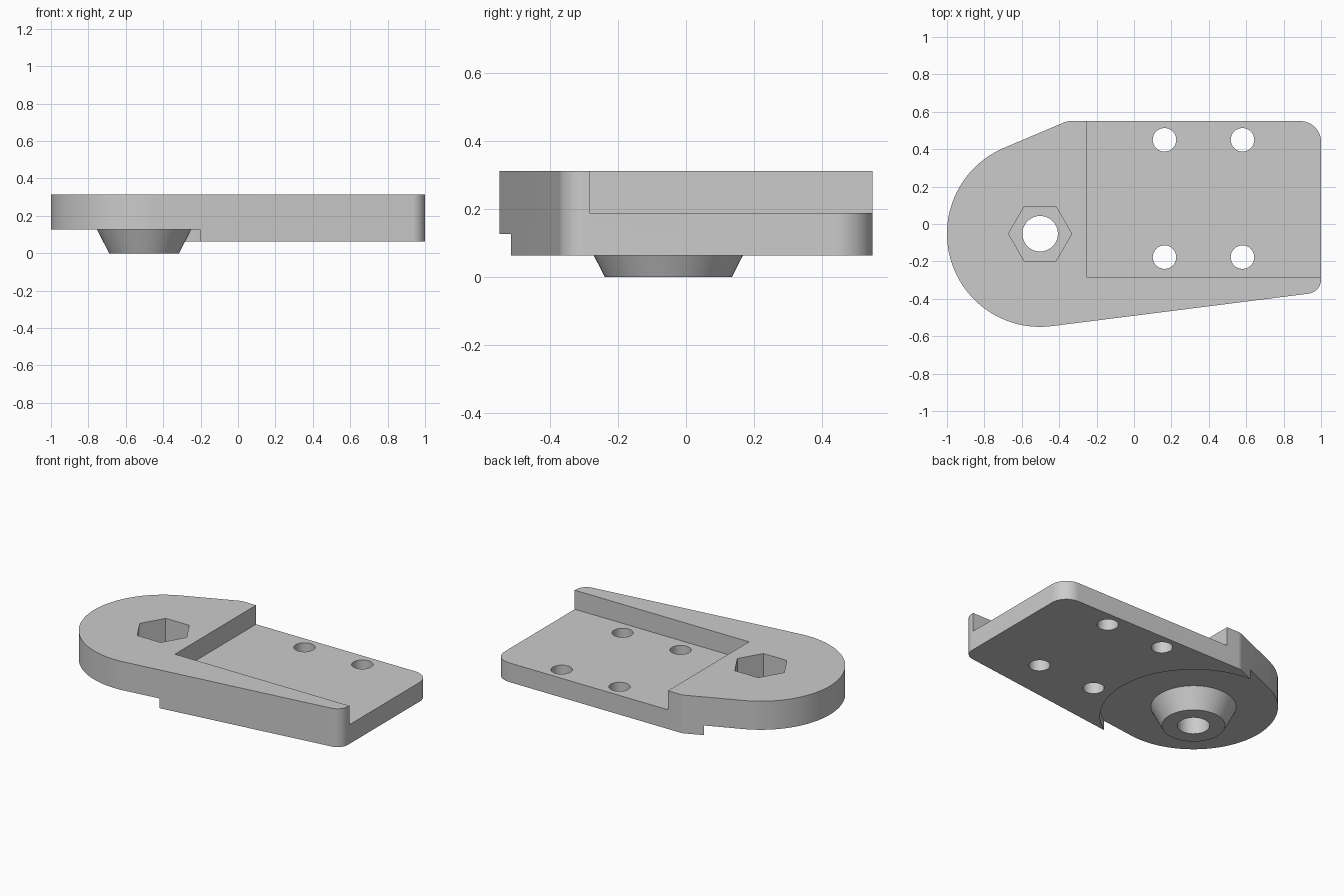
import bpy
import bmesh
from math import cos, sin, radians, tau
from mathutils import Vector

cube = bpy.data.objects.get("Cube")
if cube:
    bpy.data.objects.remove(cube, do_unlink=True)

grey = bpy.data.materials.new("grey plastic")
grey.use_nodes = True
GREY = (0.6, 0.6, 0.6, 1)
grey.diffuse_color = GREY
grey.node_tree.nodes["Principled BSDF"].inputs["Base Color"].default_value = GREY

PIVOT = Vector((-0.502, -0.052))
BOTTOM, STEP, FLOOR, TOP = 0.064, 0.127, 0.189, 0.313


def loft(name, lower, upper, z0, z1):
    """Solid between two matching outlines."""
    bm = bmesh.new()
    a = [bm.verts.new((p[0], p[1], z0)) for p in lower]
    b = [bm.verts.new((p[0], p[1], z1)) for p in upper]
    bm.faces.new(a)
    bm.faces.new(b)
    for i in range(len(a)):
        j = (i + 1) % len(a)
        bm.faces.new((a[i], a[j], b[j], b[i]))
    bmesh.ops.recalc_face_normals(bm, faces=bm.faces)
    mesh = bpy.data.meshes.new(name)
    bm.to_mesh(mesh)
    bm.free()
    mesh.materials.append(grey)
    obj = bpy.data.objects.new(name, mesh)
    bpy.context.collection.objects.link(obj)
    return obj


def arc(center, radius, start, end, steps):
    angles = [radians(start + (end - start) * i / steps) for i in range(steps + 1)]
    return [center + radius * Vector((cos(t), sin(t))) for t in angles]


def ring(center, radius, sides):
    return [Vector(center) + radius * Vector((cos(tau * i / sides), sin(tau * i / sides)))
            for i in range(sides)]


def fillet(before, corner, after, radius, steps=10):
    """Rounded corner between two straight edges."""
    u, v = (before - corner).normalized(), (after - corner).normalized()
    half = u.angle(v) / 2
    center = corner + (u + v).normalized() * radius / sin(half)
    reach = radius * cos(half) / sin(half)
    s, e = corner + u * reach - center, corner + v * reach - center
    return [center + s.lerp(e, i / steps).normalized() * radius for i in range(steps + 1)]


def combine(target, tool, operation):
    mod = target.modifiers.new(operation, "BOOLEAN")
    mod.object, mod.operation, mod.solver = tool, operation, "EXACT"
    bpy.context.view_layer.objects.active = target
    bpy.ops.object.modifier_apply(modifier=mod.name)
    bpy.data.objects.remove(tool, do_unlink=True)


# Plate outline: round end with two tangent edges and three rounded corners
round_end = arc(PIVOT, 0.498, 112.5, 277.2, 56)
front_right = Vector((1, -0.364))
back_right = Vector((1, 0.55))
back_left = Vector((-0.358, 0.55))
outline = (round_end
           + fillet(round_end[-1], front_right, back_right, 0.075)
           + fillet(front_right, back_right, back_left, 0.11)
           + fillet(back_right, back_left, round_end[0], 0.08, 4))
plate = loft("mounting_plate", outline, outline, BOTTOM, TOP)

# Rectangular pocket open to the back and the left side
pocket = [(-0.255, -0.284), (1.2, -0.284), (1.2, 0.8), (-0.255, 0.8)]
combine(plate, loft("pocket_cutter", pocket, pocket, FLOOR, 0.5), "DIFFERENCE")

# Circular relief under the round end
relief = ring(PIVOT, 0.552, 96)
combine(plate, loft("relief_cutter", relief, relief, -0.1, STEP), "DIFFERENCE")

# Tapered boss, sunk a little into the plate
boss = loft("boss", ring(PIVOT, 0.187, 64), ring(PIVOT, 0.269, 64), 0, 0.16)
combine(plate, boss, "UNION")

# Nut recess and bolt hole through the boss
nut = ring(PIVOT, 0.169, 6)
combine(plate, loft("nut_cutter", nut, nut, 0.11, 0.5), "DIFFERENCE")
bolt = ring(PIVOT, 0.095, 48)
combine(plate, loft("bolt_cutter", bolt, bolt, -0.1, 0.5), "DIFFERENCE")

# Four screw holes
for x in (0.163, 0.58):
    for y in (-0.177, 0.45):
        hole = ring((x, y), 0.063, 32)
        combine(plate, loft("screw_cutter", hole, hole, -0.1, 0.5), "DIFFERENCE")

bpy.ops.object.select_all(action="DESELECT")
plate.select_set(True)
bpy.context.view_layer.objects.active = plate
bpy.ops.object.shade_smooth_by_angle(angle=radians(20))
